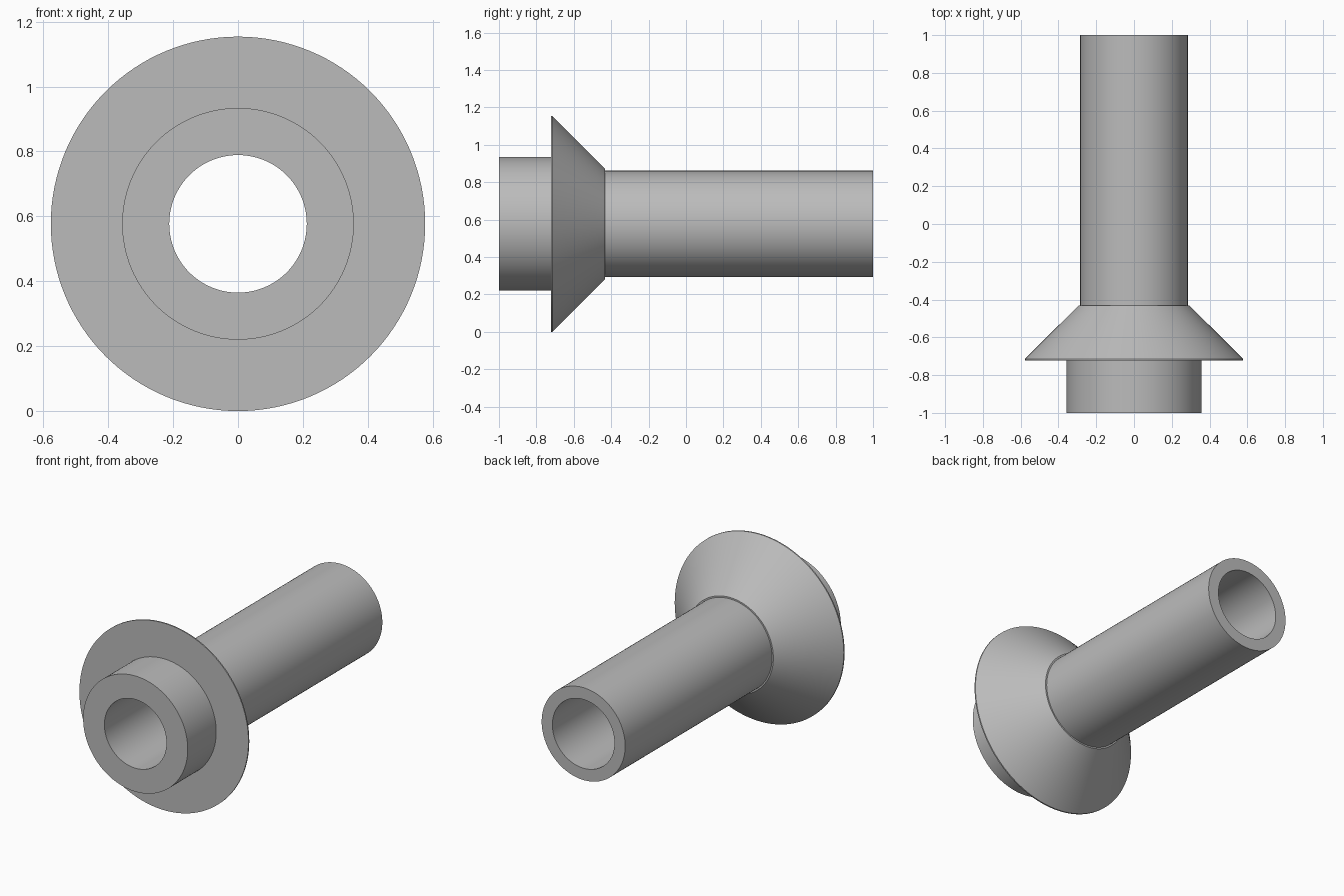
import bpy, bmesh, math
from mathutils import Matrix

if "Cube" in bpy.data.objects:
    bpy.data.objects.remove(bpy.data.objects["Cube"], do_unlink=True)

SEGMENTS = 128
BORE, COLLAR, FLANGE, STEM = 0.212, 0.357, 0.577, 0.285

grey = bpy.data.materials.new("plain grey")
grey.use_nodes = True
colour = (0.5, 0.5, 0.5, 1)
grey.diffuse_color = colour
grey.node_tree.nodes["Principled BSDF"].inputs["Base Color"].default_value = colour


def lathe(name, profile):
    """Revolve a closed (radius, y) outline about the y axis."""
    bm = bmesh.new()
    verts = [bm.verts.new((r, y, 0)) for r, y in profile]
    edges = [bm.edges.new((a, b)) for a, b in zip(verts, verts[1:] + verts[:1])]
    bmesh.ops.spin(bm, geom=verts + edges, cent=(0, 0, 0), axis=(0, 1, 0),
                   angle=math.tau, steps=SEGMENTS, use_merge=True)
    bmesh.ops.remove_doubles(bm, verts=bm.verts, dist=1e-5)
    bmesh.ops.recalc_face_normals(bm, faces=bm.faces)
    bmesh.ops.transform(bm, matrix=Matrix.Translation((0, 0, FLANGE)), verts=bm.verts)
    mesh = bpy.data.meshes.new(name)
    bm.to_mesh(mesh)
    bm.free()
    mesh.materials.append(grey)
    obj = bpy.data.objects.new(name, mesh)
    bpy.context.collection.objects.link(obj)
    bpy.ops.object.select_all(action='DESELECT')
    obj.select_set(True)
    bpy.context.view_layer.objects.active = obj
    bpy.ops.object.shade_smooth_by_angle(angle=math.radians(30))
    return obj


# Hollow sleeve: front collar, conical flange with thin rim, long stem
lathe("flanged_sleeve", [
    (BORE, -1), (COLLAR, -1), (COLLAR, -0.722),
    (FLANGE, -0.722), (FLANGE, -0.714),
    (STEM + 0.009, -0.432), (STEM, -0.432),
    (STEM, 1), (BORE, 1),
])
